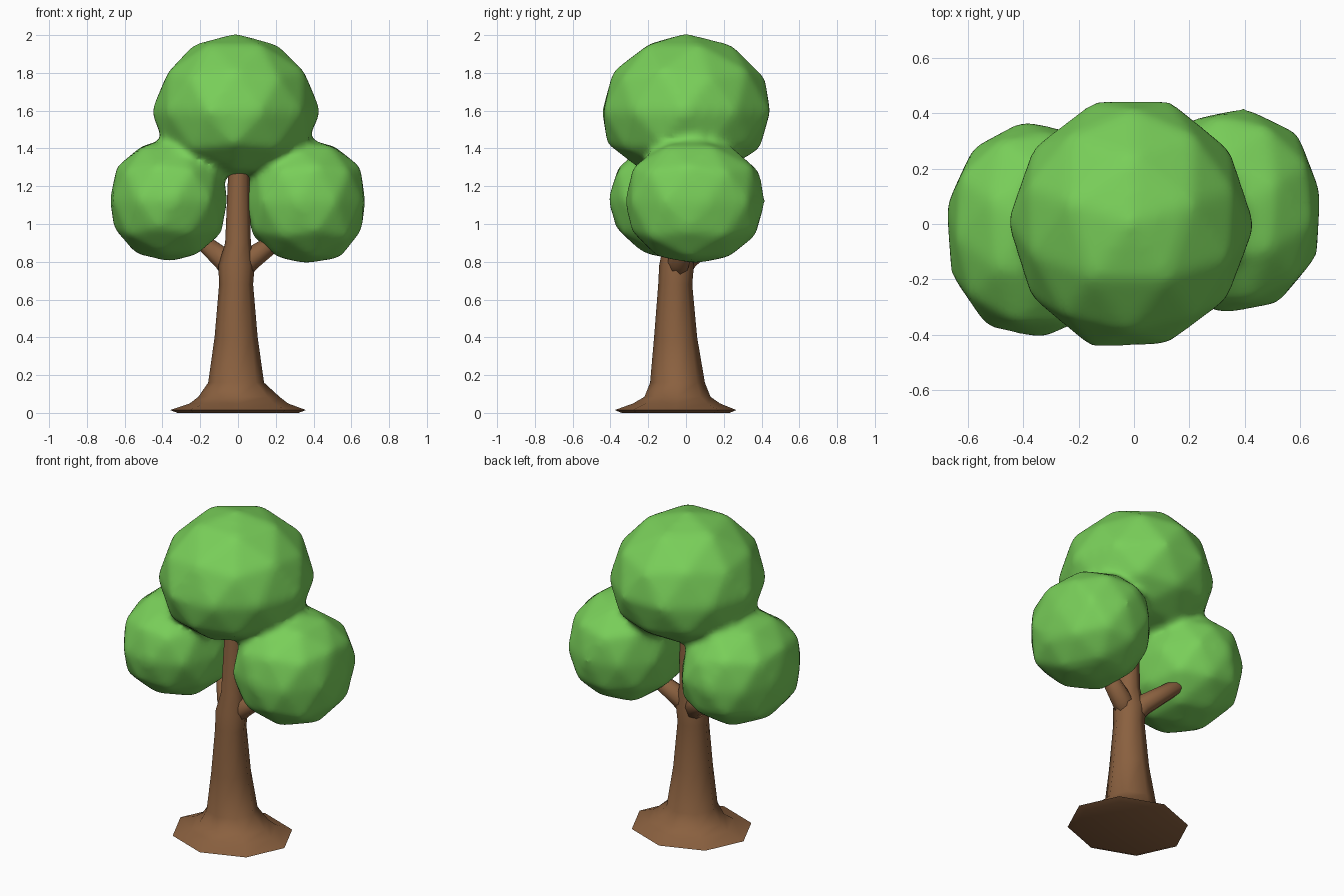
import bpy, bmesh, math, random
from mathutils import Vector, Matrix

if "Cube" in bpy.data.objects:
    bpy.data.objects.remove(bpy.data.objects["Cube"])

random.seed(7)


def material(name, color):
    m = bpy.data.materials.new(name)
    m.diffuse_color = (*color, 1)
    m.use_nodes = True
    m.node_tree.nodes["Principled BSDF"].inputs["Base Color"].default_value = m.diffuse_color
    return m


BARK = material("bark brown", (0.255, 0.118, 0.05))
LEAF = material("leaf green", (0.19, 0.62, 0.1))


def finish(bm, name, mat):
    bmesh.ops.recalc_face_normals(bm, faces=bm.faces)
    me = bpy.data.meshes.new(name)
    bm.to_mesh(me)
    bm.free()
    me.materials.append(mat)
    me.polygons.foreach_set("use_smooth", [True] * len(me.polygons))
    ob = bpy.data.objects.new(name, me)
    bpy.context.collection.objects.link(ob)
    return ob


def skin_rings(bm, rings):
    for a, b in zip(rings, rings[1:]):
        n = len(a)
        for i in range(n):
            bm.faces.new((a[i], a[(i + 1) % n], b[(i + 1) % n], b[i]))
    bm.faces.new(rings[0])
    bm.faces.new(rings[-1])


# Trunk with a flared root: (z, centre x, centre y, radius x, radius y)
profile = [
    (0.0, 0.0, -0.055, 0.32, 0.285), (0.015, 0.0, -0.055, 0.36, 0.322),
    (0.05, 0.005, -0.05, 0.26, 0.23), (0.085, 0.005, -0.045, 0.215, 0.175),
    (0.16, -0.01, -0.045, 0.148, 0.145), (0.4, -0.01, -0.055, 0.114, 0.114),
    (0.68, -0.01, -0.057, 0.09, 0.09), (0.78, -0.008, -0.05, 0.096, 0.092),
    (0.9, 0.0, -0.05, 0.068, 0.068), (1.38, 0.005, -0.04, 0.052, 0.052)]
SIDES = 8
bm = bmesh.new()
rings = []
for z, cx, cy, rx, ry in profile:
    rings.append([bm.verts.new((cx + rx * math.cos(2 * math.pi * i / SIDES),
                                cy + ry * math.sin(2 * math.pi * i / SIDES), z))
                  for i in range(SIDES)])
skin_rings(bm, rings)
trunk = finish(bm, "trunk", BARK)
bpy.context.view_layer.objects.active = trunk
trunk.select_set(True)
bpy.ops.object.shade_smooth_by_angle(angle=math.radians(50))


# Branches: bent tapered tubes that start buried inside the trunk
def branch(name, points, radii):
    bm = bmesh.new()
    pts = [Vector(p) for p in points]
    rings = []
    for k, (p, r) in enumerate(zip(pts, radii)):
        d = pts[min(k + 1, len(pts) - 1)] - pts[max(k - 1, 0)]
        q = d.to_track_quat('Z', 'Y')
        rings.append([bm.verts.new(p + q @ Vector((r * math.cos(a), r * math.sin(a), 0)))
                      for a in [2 * math.pi * i / SIDES for i in range(SIDES)]])
    skin_rings(bm, rings)
    return finish(bm, name, BARK)


branch("left_branch", [(-0.02, -0.045, 0.72), (-0.07, 0.0, 0.81), (-0.21, 0.15, 0.925)],
       [0.05, 0.062, 0.042])
branch("right_branch", [(0.0, -0.05, 0.72), (0.06, -0.035, 0.81), (0.23, 0.01, 0.93)],
       [0.05, 0.062, 0.042])


# Foliage: faceted clumps fused into one crown
def clump(bm, lo, hi, boxy=2.0, sag=1.0, turn=0.0, jitter=0.02):
    vs = bmesh.ops.create_icosphere(bm, subdivisions=2, radius=1,
                                    matrix=Matrix.Rotation(turn, 4, 'Z'))["verts"]
    for v in vs:
        # boxy above 2 squares the ball off
        v.co /= sum(abs(c) ** boxy for c in v.co) ** (1 / boxy)
        v.co *= 1 + random.uniform(-jitter, jitter)
    for ax in range(3):
        a = min(v.co[ax] for v in vs)
        b = max(v.co[ax] for v in vs)
        for v in vs:
            t = (v.co[ax] - a) / (b - a)
            if ax == 2:
                t = t ** sag  # sag above 1 lowers the widest part
            v.co[ax] = lo[ax] + t * (hi[ax] - lo[ax])


bm = bmesh.new()
clump(bm, (-0.46, -0.445, 1.25), (0.44, 0.445, 2.01), 2.0, 1.15, 0.3)
clump(bm, (-0.68, -0.415, 0.80), (-0.055, 0.375, 1.455), 2.3, 1.0, 0.1)
clump(bm, (0.04, -0.325, 0.79), (0.675, 0.42, 1.45), 2.3, 1.0, 0.5)
# Small saddles where the side clumps meet the top
clump(bm, (-0.42, -0.18, 1.28), (-0.14, 0.14, 1.51))
clump(bm, (0.16, -0.08, 1.28), (0.39, 0.24, 1.49))
crown = finish(bm, "foliage", LEAF)
rm = crown.modifiers.new("fuse", 'REMESH')
rm.mode = 'VOXEL'
rm.voxel_size = 0.022
rm.use_smooth_shade = True
sm = crown.modifiers.new("soften", 'SMOOTH')
sm.factor = 0.5
sm.iterations = 10
